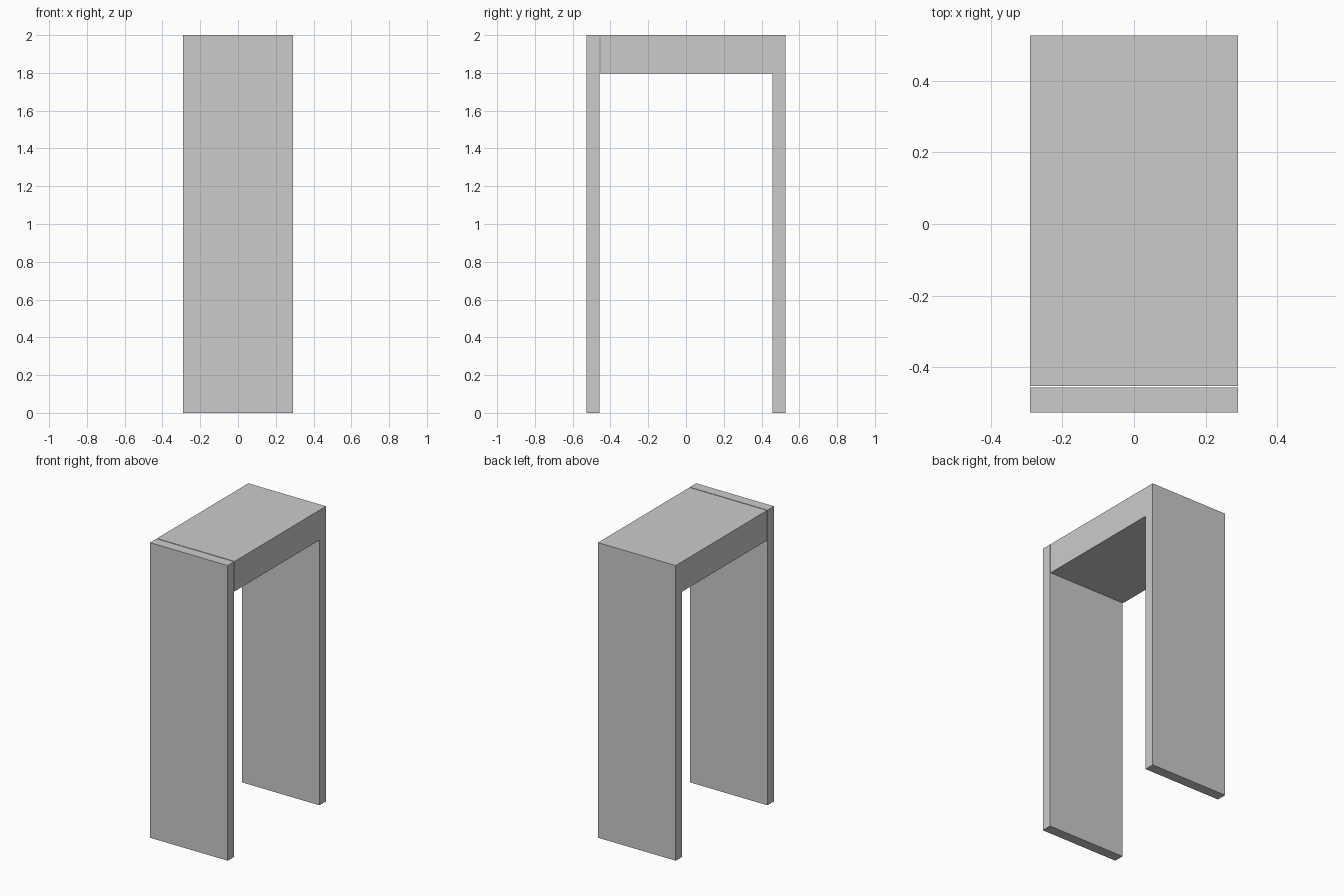
import bpy

if "Cube" in bpy.data.objects:
    bpy.data.objects.remove(bpy.data.objects["Cube"])


def box(name, x, y, z):
    """Add a box spanning the given (min, max) ranges."""
    spans = (x, y, z)
    bpy.ops.mesh.primitive_cube_add(size=1, location=[(a + b) / 2 for a, b in spans])
    obj = bpy.context.object
    obj.name = name
    obj.scale = [b - a for a, b in spans]
    bpy.ops.object.transform_apply(location=False, rotation=False, scale=True)
    return obj


WIDTH = (-0.291, 0.291)
HEIGHT = 2.0
OUTER, INNER = 0.526, 0.457

# Upright side panels
box("front_panel", WIDTH, (-OUTER, -INNER), (0, HEIGHT))
box("back_panel", WIDTH, (INNER, OUTER), (0, HEIGHT))

# Top beam, with a hairline gap at the front panel
box("top_beam", WIDTH, (-0.452, INNER), (1.797, HEIGHT))
